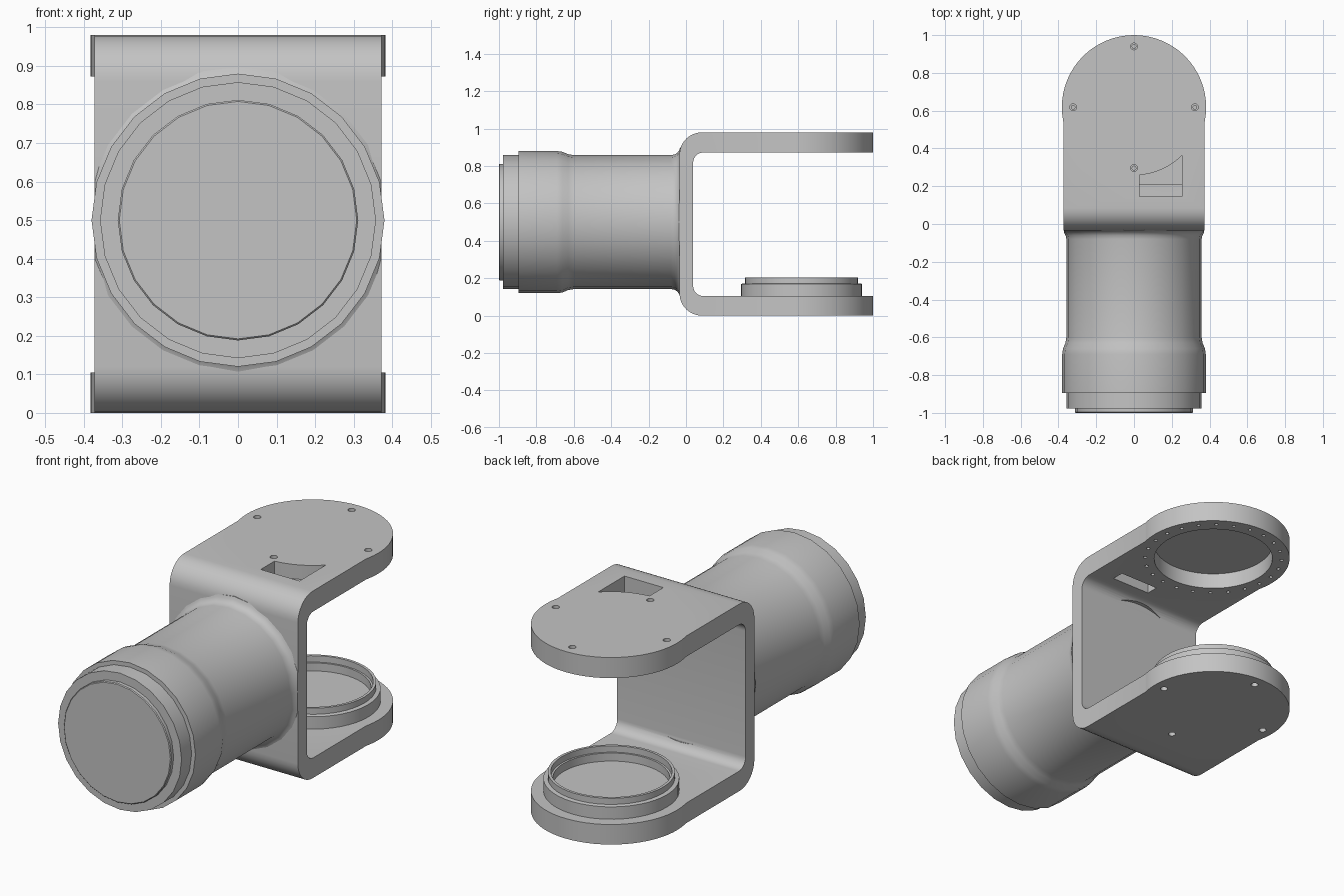
import bpy, bmesh
from math import sin, cos, pi, radians, sqrt
from mathutils import Matrix, Vector

old = bpy.data.objects.get("Cube")
if old:
    bpy.data.objects.remove(old, do_unlink=True)

grey = bpy.data.materials.new("light grey")
grey.use_nodes = True
grey.diffuse_color = (0.55, 0.55, 0.55, 1)
grey.node_tree.nodes["Principled BSDF"].inputs["Base Color"].default_value = grey.diffuse_color

CY = 0.618        # centre of the rounded ends
R = 0.382         # radius of the rounded ends
W = 0.372         # half width of the bracket
H = 0.98          # bracket height
LOW, UP = 0.105, 0.872   # inner faces of the two arms


def lathe(bm, profile, mat=Matrix(), seg=48):
    """Closed turned solid from (height, radius) points."""
    rings = []
    for h, r in profile:
        rings.append([bm.verts.new(mat @ Vector((r * cos(2 * pi * i / seg), r * sin(2 * pi * i / seg), h)))
                      for i in range(seg)])
    for a, b in zip(rings, rings[1:]):
        for i in range(seg):
            j = (i + 1) % seg
            bm.faces.new((a[i], a[j], b[j], b[i]))
    bm.faces.new(rings[0][::-1])
    bm.faces.new(rings[-1])


def prism(bm, points, direction):
    """Solid from a closed outline swept along a direction."""
    a = [bm.verts.new(p) for p in points]
    b = [bm.verts.new(Vector(p) + Vector(direction)) for p in points]
    bm.faces.new(a)
    bm.faces.new(b[::-1])
    for i in range(len(a)):
        j = (i + 1) % len(a)
        bm.faces.new((a[i], a[j], b[j], b[i]))


def finish(bm, name):
    bmesh.ops.recalc_face_normals(bm, faces=bm.faces[:])
    mesh = bpy.data.meshes.new(name)
    bm.to_mesh(mesh)
    bm.free()
    mesh.materials.append(grey)
    ob = bpy.data.objects.new(name, mesh)
    bpy.context.collection.objects.link(ob)
    return ob


def select(ob):
    bpy.ops.object.select_all(action='DESELECT')
    ob.select_set(True)
    bpy.context.view_layer.objects.active = ob


def smooth(ob):
    select(ob)
    bpy.ops.object.shade_smooth_by_angle(angle=radians(32))


def boolean(ob, bm, operation):
    tool = finish(bm, "helper")
    tool.hide_render = True
    select(ob)
    mod = ob.modifiers.new("bool", 'BOOLEAN')
    mod.operation, mod.solver, mod.object = operation, 'EXACT', tool
    bpy.ops.object.modifier_apply(modifier=mod.name)
    bpy.data.objects.remove(tool, do_unlink=True)


def arc(cy, cz, r, start, end, n=8):
    return [(cy + r * cos(radians(start + (end - start) * i / n)),
             cz + r * sin(radians(start + (end - start) * i / n))) for i in range(n + 1)]


# U-shaped bracket with rounded corners
ro, ri, back, inner = 0.12, 0.055, -0.035, 0.038
outline = [(CY, H)] + arc(back + ro, H - ro, ro, 90, 180) + arc(back + ro, ro, ro, 180, 270)
outline += [(CY, 0), (CY, LOW)] + arc(inner + ri, LOW + ri, ri, 270, 180)
outline += arc(inner + ri, UP - ri, ri, 180, 90) + [(CY, UP)]
bm = bmesh.new()
prism(bm, [(-W, y, z) for y, z in outline], (2 * W, 0, 0))
bracket = finish(bm, "bracket")

# Rounded arm ends
at_end = Matrix.Translation((0, CY, 0))
bm = bmesh.new()
lathe(bm, [(0, R), (LOW, R)], at_end, 64)
lathe(bm, [(UP, R), (H, R)], at_end, 64)
boolean(bracket, bm, 'UNION')

# Bearing recess under the upper arm, ring of small holes, screw holes
along_y = Matrix.Translation((0, 0, 0.5)) @ Matrix.Rotation(radians(-90), 4, 'X')
bm = bmesh.new()
lathe(bm, [(UP - 0.05, 0.296), (H - 0.025, 0.296)], at_end, 64)
for i in range(24):
    a = 2 * pi * (i + 0.5) / 24
    spot = Matrix.Translation((0.342 * cos(a), CY + 0.342 * sin(a), UP))
    lathe(bm, [(-0.02, 0.009), (0.03, 0.009)], spot, 12)
for i in range(4):
    x, y = 0.322 * cos(i * pi / 2), CY + 0.322 * sin(i * pi / 2)
    for z, s in ((H, -1), (0, 1)):
        lathe(bm, [(-0.02 * s, 0.018), (0.02 * s, 0.018), (0.02 * s, 0.01), (0.045 * s, 0.01)],
              Matrix.Translation((x, y, z)), 16)
boolean(bracket, bm, 'DIFFERENCE')

# Cable pocket on top, its edge concentric with the arm end
x0, x1, y0, rp = 0.03, 0.255, 0.145, 0.36
curve = [x1 + (x0 - x1) * i / 10 for i in range(11)]
pocket = [(x0, y0), (x1, y0)] + [(x, CY - sqrt(rp * rp - x * x)) for x in curve]
bm = bmesh.new()
prism(bm, [(x, y, H - 0.075) for x, y in pocket], (0, 0, 0.1))
boolean(bracket, bm, 'DIFFERENCE')

# Slot through the pocket floor
bm = bmesh.new()
slot = [(x0, y0), (x1, y0), (x1, 0.21), (x0, 0.21)]
prism(bm, [(x, y, UP - 0.03) for x, y in slot], (0, 0, 0.09))
boolean(bracket, bm, 'DIFFERENCE')

# Round relief shaved into the inner corners
bm = bmesh.new()
lathe(bm, [(inner + 0.002, 0.362), (0.12, 0.362)], along_y, 64)
boolean(bracket, bm, 'DIFFERENCE')
smooth(bracket)

# Bearing seat on the lower arm
bm = bmesh.new()
lathe(bm, [(LOW - 0.01, 0.323), (0.17, 0.323), (0.173, 0.302), (0.205, 0.302), (0.205, 0.288),
           (0.172, 0.288), (0.172, 0.278), (0.13, 0.278)], at_end)
smooth(finish(bm, "bearing_seat"))

# Arm tube with collar, stepped nose and flare into the bracket
bm = bmesh.new()
lathe(bm, [(-1, 0.308), (-0.996, 0.312), (-0.978, 0.312), (-0.978, 0.358), (-0.895, 0.358),
           (-0.895, 0.38), (-0.69, 0.38), (-0.66, 0.376), (-0.63, 0.363), (-0.6, 0.358),
           (-0.08, 0.358), (-0.06, 0.362), (-0.046, 0.371), (-0.037, 0.384), (-0.032, 0.398),
           (0, 0.398)], along_y, 24)
for v in bm.verts:
    if v.co.y > -0.1:
        v.co.x = max(-W + 0.001, min(W - 0.001, v.co.x))
smooth(finish(bm, "arm_tube"))
